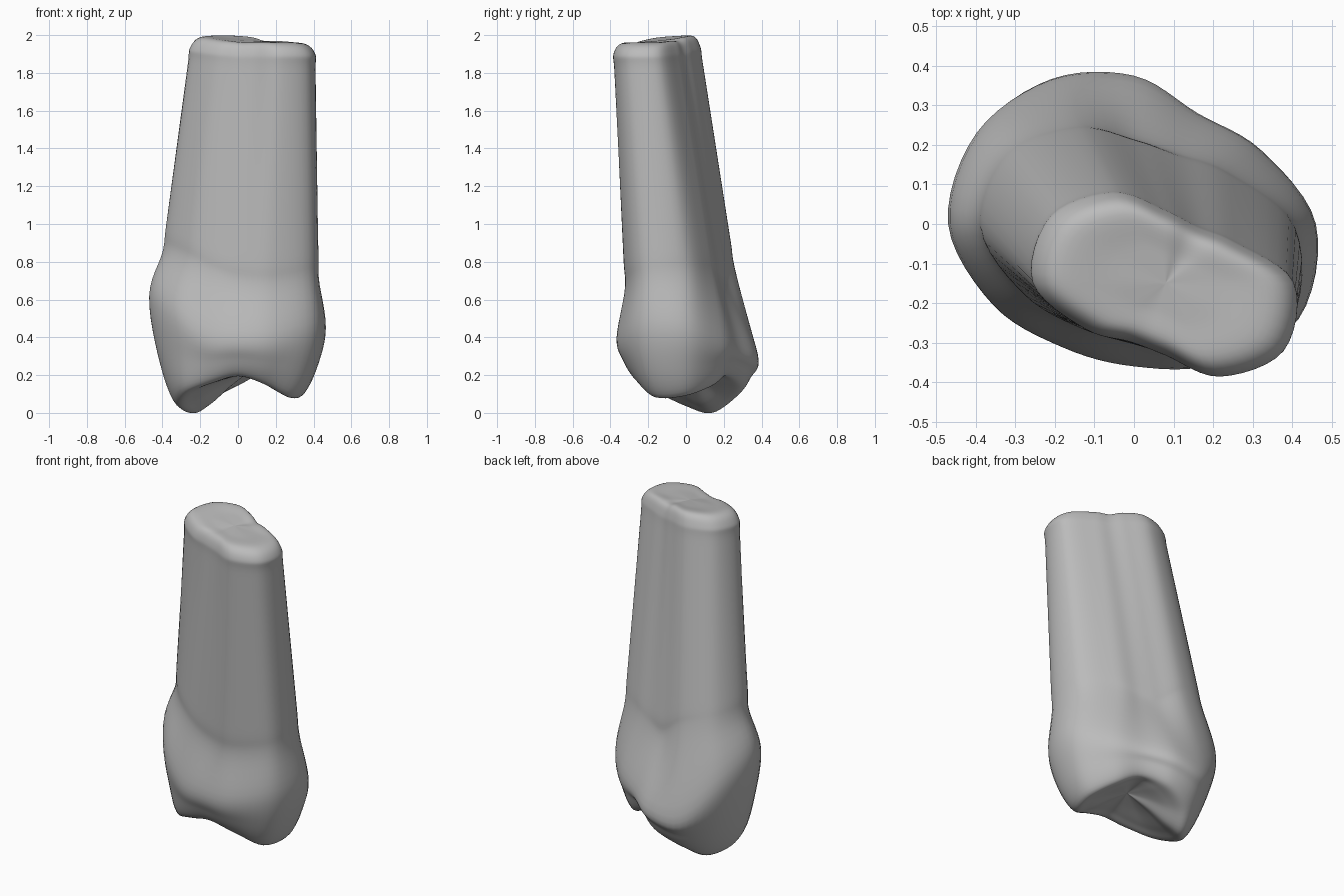
import bpy, bmesh
from math import cos, sin, radians
from mathutils import Vector

if "Cube" in bpy.data.objects:
    bpy.data.objects.remove(bpy.data.objects["Cube"])

SMOOTH_AROUND = 6
SMOOTH_ALONG = 6


def section(cx, cy, radii, heights):
    """Outline from radii and heights (hundredths) every thirty degrees."""
    ring = []
    for i, (r, h) in enumerate(zip(radii, heights)):
        a = radians(30 * i)
        ring.append(Vector((cx + r * cos(a) / 100, cy + r * sin(a) / 100, h / 100)))
    return ring


def blend(ring_a, ring_b, flat, rise=None):
    """Ring between two others, with separate sideways and vertical amounts."""
    rise = flat if rise is None else rise
    amount = Vector((flat, flat, rise))
    return [a + (b - a) * amount for a, b in zip(ring_a, ring_b)]


def curve_point(p, q, r, s, t):
    """Catmull-Rom interpolation between q and r."""
    return q + 0.5 * t * (r - p + t * (2 * p - 5 * q + 4 * r - s + t * (3 * (q - r) + s - p)))


def refine_ring(ring):
    n = len(ring)
    return [curve_point(ring[i - 1], ring[i], ring[(i + 1) % n], ring[(i + 2) % n], k / SMOOTH_AROUND)
            for i in range(n) for k in range(SMOOTH_AROUND)]


def refine_stack(stack):
    out = []
    last = len(stack) - 1
    for i in range(last):
        four = [stack[max(i - 1, 0)], stack[i], stack[i + 1], stack[min(i + 2, last)]]
        for k in range(SMOOTH_ALONG):
            out.append([curve_point(*pts, k / SMOOTH_ALONG) for pts in zip(*four)])
    return out + [stack[last]]


# Chewing edge with two cusps, widest crown line, neck and cut root end
edge = section(0, 0, [34, 29, 25, 29, 30, 29, 33, 33, 28, 27, 29, 34],
               [10, 15, 20, 15, 8, 1, 5, 12, 17, 20, 16, 9])
belly = section(0, 0, [46, 37, 32, 37, 42, 46, 47, 41, 36, 36, 41, 48],
                [45, 40, 36, 32, 32, 50, 62, 55, 42, 40, 40, 44])
neck = section(0, 0, [41, 28, 22, 23, 30, 38, 40, 34, 30, 30, 37, 46],
               [72, 71, 67, 66, 76, 82, 85, 80, 72, 67, 66, 70])
root_end = section(.08, -.15, [32, 20, 16, 18, 26, 33, 33, 23, 17, 18, 27, 34],
                   [190, 191, 191, 193, 194, 194, 193, 191, 190, 190, 190, 190])

fossa = [Vector((.05, 0, .21))] * len(edge)
root_tip = [Vector((.08, -.15, 1.97))] * len(edge)
root_rim = [p + Vector((0, 0, .055)) for p in blend(root_end, root_tip, .17, 0)]

stack = [fossa, blend(edge, fossa, .65, .6), blend(edge, fossa, .28, .12), edge,
         blend(edge, belly, .62, .4), belly, neck]
stack += [blend(neck, root_end, f) for f in (.12, .4, .7, .93)]
stack += [root_end, root_rim, blend(root_rim, root_tip, .5), root_tip]

# Skin the rings into one closed surface
rings = refine_stack([refine_ring(r) for r in stack])
bm = bmesh.new()
rows = [[bm.verts.new(p) for p in ring] for ring in rings]
for low, high in zip(rows, rows[1:]):
    for i in range(len(low)):
        j = (i + 1) % len(low)
        bm.faces.new((low[i], low[j], high[j], high[i]))
bmesh.ops.remove_doubles(bm, verts=bm.verts, dist=.0005)
bmesh.ops.recalc_face_normals(bm, faces=bm.faces)
mesh = bpy.data.meshes.new("tooth")
bm.to_mesh(mesh)
bm.free()
tooth = bpy.data.objects.new("tooth", mesh)
bpy.context.collection.objects.link(tooth)

# Plain grey surface
grey = bpy.data.materials.new("light grey")
grey.use_nodes = True
colour = (.5, .5, .5, 1)
grey.diffuse_color = colour
grey.node_tree.nodes["Principled BSDF"].inputs["Base Color"].default_value = colour
mesh.materials.append(grey)
for face in mesh.polygons:
    face.use_smooth = True
